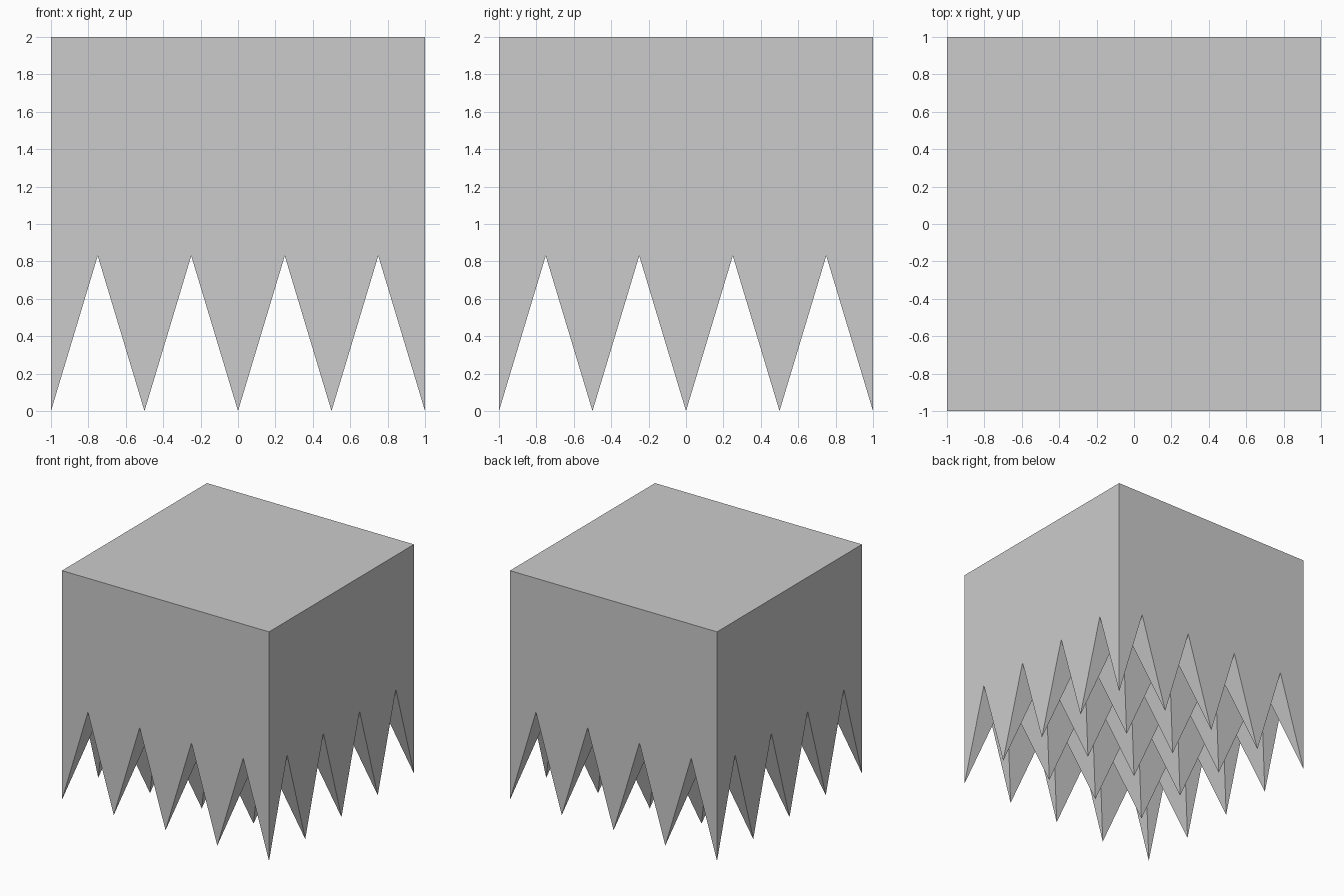
import bpy
import bmesh

if "Cube" in bpy.data.objects:
    bpy.data.objects.remove(bpy.data.objects["Cube"])

N = 8          # half-spike steps per side
STEP = 2 / N
ROOT = 0.83    # height of the groove between spikes
TOP = 2.0

bm = bmesh.new()

# Spiked underside: tips on even/even grid points, grooves everywhere else
g = [[bm.verts.new((-1 + i * STEP, -1 + j * STEP,
                    0 if i % 2 == 0 and j % 2 == 0 else ROOT))
      for j in range(N + 1)] for i in range(N + 1)]
for i in range(N):
    for j in range(N):
        a, b, c, d = g[i][j], g[i + 1][j], g[i + 1][j + 1], g[i][j + 1]
        # Split each cell along the pyramid edge running from its tip
        if (i + j) % 2 == 0:
            tris = ((a, c, b), (a, d, c))
        else:
            tris = ((b, a, d), (b, d, c))
        for t in tris:
            bm.faces.new(t)

# Flat top
t = [bm.verts.new((x, y, TOP)) for x, y in ((-1, -1), (1, -1), (1, 1), (-1, 1))]
bm.faces.new(t)

# Walls with a zigzag lower edge
rims = [[g[i][0] for i in range(N + 1)],
        [g[N][j] for j in range(N + 1)],
        [g[i][N] for i in range(N, -1, -1)],
        [g[0][j] for j in range(N, -1, -1)]]
for k, rim in enumerate(rims):
    bm.faces.new(rim + [t[(k + 1) % 4], t[k]])

bmesh.ops.recalc_face_normals(bm, faces=bm.faces)
mesh = bpy.data.meshes.new("spiked_block")
bm.to_mesh(mesh)
bm.free()
bpy.context.collection.objects.link(bpy.data.objects.new("spiked_block", mesh))
